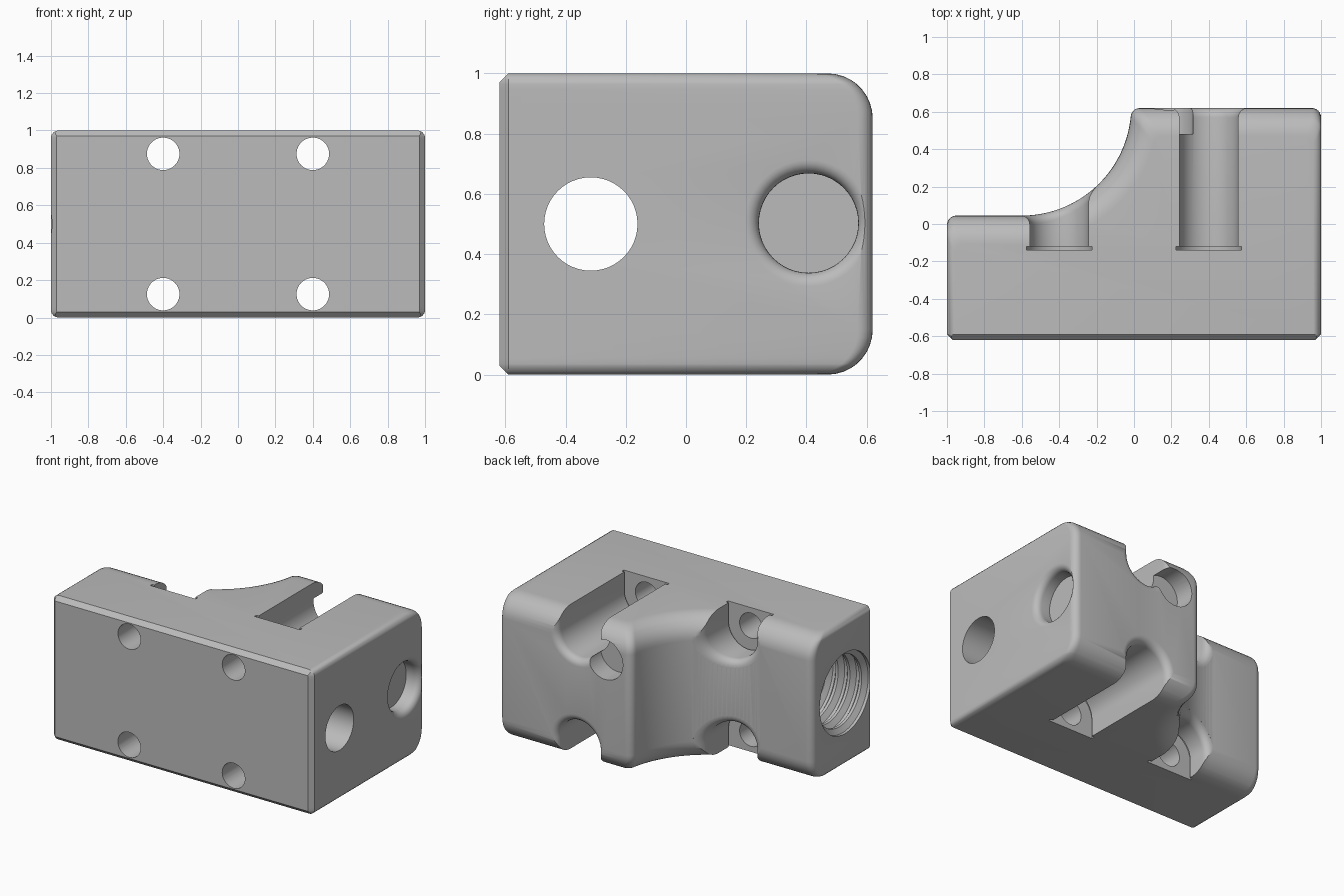
import bpy, bmesh
from math import sin, cos, pi, sqrt, asin, radians

old = bpy.data.objects.get("Cube")
if old:
    bpy.data.objects.remove(old)

grey = bpy.data.materials.new("light grey")
grey.use_nodes = True
colour = (0.5, 0.5, 0.5, 1)
grey.diffuse_color = colour
grey.node_tree.nodes["Principled BSDF"].inputs["Base Color"].default_value = colour

FRONT, BACK, ARM = -0.62, 0.62, 0.045
ARC_X, ARC_Y, ARC_R = -0.6, 0.63, 0.585
CHAMFER = 0.03


def loft(name, rings):
    """Closed solid through rings that all have the same number of points."""
    bm = bmesh.new()
    loops = [[bm.verts.new(p) for p in ring] for ring in rings]
    n = len(loops[0])
    for a, b in zip(loops, loops[1:]):
        for i in range(n):
            j = (i + 1) % n
            bm.faces.new((a[i], a[j], b[j], b[i]))
    bm.faces.new(loops[0])
    bm.faces.new(loops[-1])
    bmesh.ops.remove_doubles(bm, verts=bm.verts, dist=1e-5)
    bmesh.ops.recalc_face_normals(bm, faces=bm.faces)
    mesh = bpy.data.meshes.new(name)
    bm.to_mesh(mesh)
    bm.free()
    mesh.materials.append(grey)
    obj = bpy.data.objects.new(name, mesh)
    bpy.context.collection.objects.link(obj)
    return obj


def arc(cx, cy, r, a0, a1, n):
    return [(cx + r * cos(a0 + (a1 - a0) * i / n),
             cy + r * sin(a0 + (a1 - a0) * i / n)) for i in range(n + 1)]


def fillet(r, depth):
    """Inset of a rounded edge at a given depth below the face."""
    return r - sqrt(r * r - (r - depth) ** 2) if depth < r else 0


def plan(z):
    """Horizontal outline of the body at height z."""
    d = max(0, min(z, 1 - z))
    x = 1 - fillet(0.04, d)
    inset = fillet(0.15, d)
    back, arm, r = BACK - inset, ARM - inset, ARC_R + inset
    front = FRONT + max(0, CHAMFER - d)
    side = FRONT + CHAMFER
    fx = x - (side - front)
    c = 0.05
    dy = back - c - ARC_Y
    nub = ARC_X + sqrt(r * r - dy * dy)
    pts = [(-x, side), (-fx, front), (fx, front), (x, side)]
    pts += arc(x - c, back - c, c, 0, pi / 2, 6)
    pts += arc(nub + c, back - c, c, pi / 2, pi, 6)
    pts += arc(ARC_X, ARC_Y, r, asin(dy / r), -pi / 2, 32)[1:]
    pts += arc(-x + c, arm - c, c, pi / 2, pi, 6)
    return [(px, py, z) for px, py in pts]


def bore_x(name, y, z, profile):
    """Turned cutter along x from (x, radius) pairs."""
    return loft(name, [[(x, p, q) for p, q in arc(y, z, r, 0, 2 * pi, 48)[:-1]]
                       for x, r in profile])


def bore_y(name, x, z, r, y0, y1):
    return loft(name, [[(p, y, q) for p, q in arc(x, z, r, 0, 2 * pi, 40)[:-1]]
                       for y in (y0, y1)])


def back_surface(x):
    if x > ARC_X + ARC_R:
        return BACK
    if x < ARC_X:
        return ARM
    return ARC_Y - sqrt(ARC_R ** 2 - (x - ARC_X) ** 2)


def arch(cx, top, r):
    """U outline, open towards the top or the bottom face."""
    s = 1 if top else -1
    cz = 0.875 if top else 0.125
    pts = [(cx + r, cz + s * 0.4)]
    pts += [(px, cz + s * pz) for px, pz in arc(cx, 0, r, 0, -pi, 24)]
    return pts + [(cx - r, cz + s * 0.4)]


def pocket(cx, top):
    """Screw head channel with a flared mouth and a wider seat."""
    r, seat, f = 0.157, 0.175, 0.05
    rings = [[(x, y, z) for x, z in arch(cx, top, q)]
             for y, q in ((-0.14, seat), (-0.12, seat), (-0.119, r))]
    for i in range(7):
        t = f * (1 - sin(i / 6 * pi / 2))
        rings.append([(x, back_surface(x) - t, z)
                      for x, z in arch(cx, top, r + fillet(f, t))])
    rings.append([(x, 1.0, z) for x, z in arch(cx, top, r + f)])
    return loft("pocket_cutter", rings)


# Body with rounded back edges and a chamfered front
depths = [0.15 * (1 - cos(k / 9 * pi / 2)) for k in range(10)] + [CHAMFER]
levels = sorted(depths + [1 - d for d in depths])
body = loft("mount_block", [plan(z) for z in levels])

cutters = []
# Screw holes and head pockets
for cx in (-0.4, 0.4):
    for top in (True, False):
        cutters.append(pocket(cx, top))
        cutters.append(bore_y("screw_cutter", cx, 0.875 if top else 0.125, 0.087, -0.8, 0))

# Through bore along the block
cutters.append(bore_x("bore_cutter", -0.316, 0.5, [(-0.8, 0.155), (1.2, 0.155)]))

# Threaded socket in the right end
pitch, turns = 0.09, 6
thread = [(-1.1, 0.28)]
for i in range(turns):
    x = -1 + i * pitch
    thread += [(x, 0.28), (x + 0.02, 0.28), (x + 0.045, 0.245), (x + 0.065, 0.245)]
thread.append((-1 + turns * pitch, 0.245))
cutters.append(bore_x("thread_cutter", -0.316, 0.5, thread))

# Shallow round recess with a soft rim in the left end
rim = [(1 - 0.045 * (1 - sin(i / 6 * pi / 2)),
        0.165 + fillet(0.045, 0.045 * (1 - sin(i / 6 * pi / 2)))) for i in range(7)]
cutters.append(bore_x("recess_cutter", 0.407, 0.503, [(0.89, 0.165)] + rim + [(1.1, 0.21)]))

# Blind hole in the back of the nub
cutters.append(bore_y("nub_cutter", 0.185, 0.77, 0.135, 0.48, 0.9))

bpy.context.view_layer.objects.active = body
for cutter in cutters:
    cutter.hide_render = True
    mod = body.modifiers.new("cut", "BOOLEAN")
    mod.operation = "DIFFERENCE"
    mod.solver = "EXACT"
    mod.object = cutter
    bpy.ops.object.modifier_apply(modifier=mod.name)
    bpy.data.objects.remove(cutter)

# Smooth shading with sharp edges kept
for obj in bpy.context.selected_objects:
    obj.select_set(False)
body.select_set(True)
bpy.ops.object.shade_smooth_by_angle(angle=radians(28))
